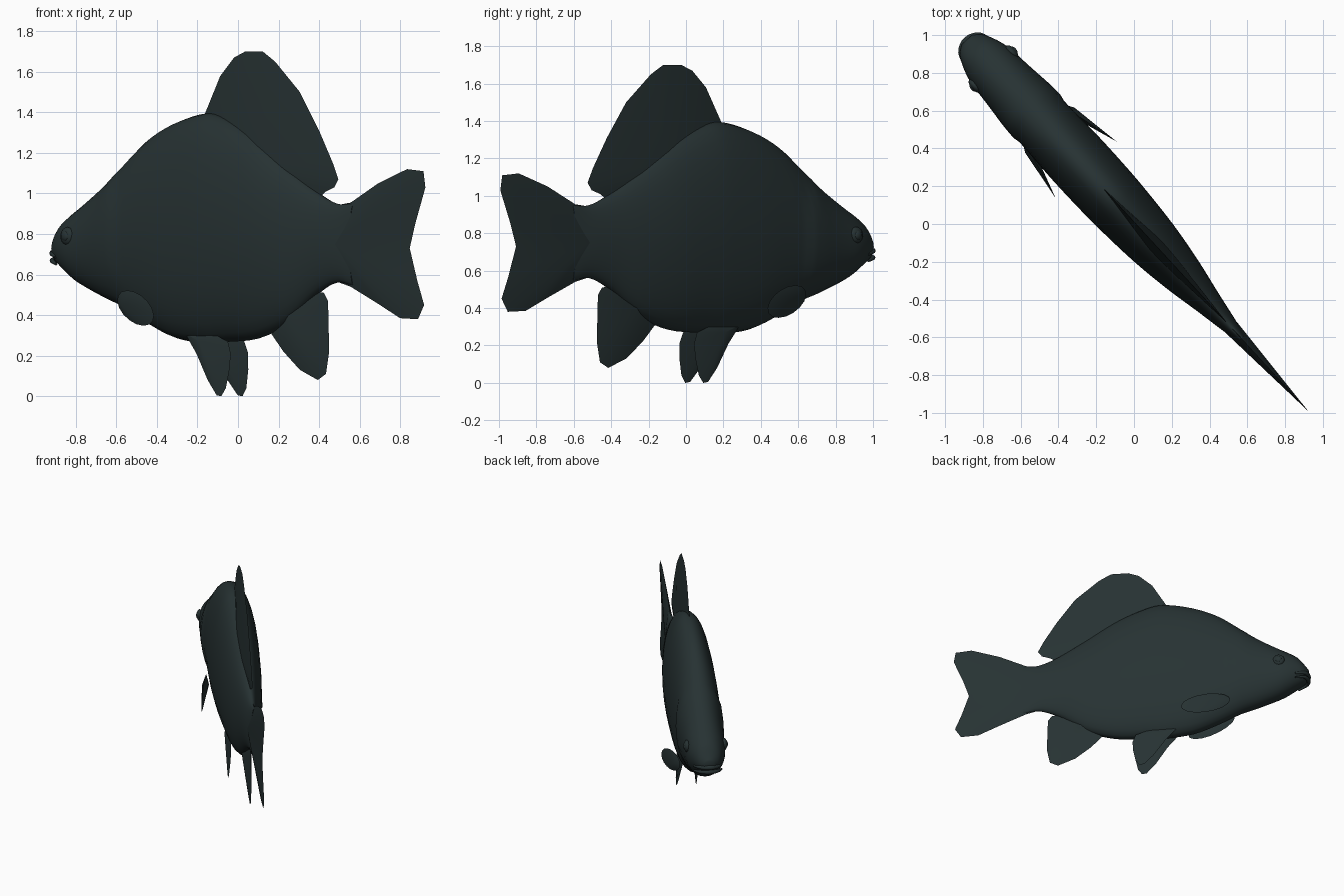
import bpy, bmesh, math
from mathutils import Matrix, Vector

cube = bpy.data.objects.get("Cube")
if cube:
    bpy.data.objects.remove(cube, do_unlink=True)

# Fish space: x runs snout to tail, y is sideways, z is up
PLACE = Matrix.Translation((-0.866, 0.953, 0)) @ Matrix.Rotation(-0.827, 4, 'Z')

skin = bpy.data.materials.new("dark_teal_skin")
skin.use_nodes = True
COLOUR = (0.02, 0.032, 0.033, 1)
skin.diffuse_color = COLOUR
skin.node_tree.nodes["Principled BSDF"].inputs["Base Color"].default_value = COLOUR


def finish(name, bm, angle=40):
    bmesh.ops.recalc_face_normals(bm, faces=bm.faces)
    mesh = bpy.data.meshes.new(name)
    bm.to_mesh(mesh)
    bm.free()
    mesh.transform(PLACE)
    mesh.materials.append(skin)
    obj = bpy.data.objects.new(name, mesh)
    bpy.context.collection.objects.link(obj)
    bpy.ops.object.select_all(action='DESELECT')
    obj.select_set(True)
    bpy.context.view_layer.objects.active = obj
    bpy.ops.object.shade_smooth_by_angle(angle=math.radians(angle))
    return obj


def smooth_path(points, steps):
    """Catmull-Rom path through the points."""
    p = [Vector(q) for q in points]
    p = [2 * p[0] - p[1]] + p + [2 * p[-1] - p[-2]]
    out = []
    for a, b, c, d in zip(p, p[1:], p[2:], p[3:]):
        for i in range(steps):
            t = i / steps
            out.append(0.5 * (2 * b + (c - a) * t + (2 * a - 5 * b + 4 * c - d) * t * t
                              + (3 * b - a - 3 * c + d) * t ** 3))
    return out + [p[-2]]


# Body: station, top, bottom, half width
STATIONS = [
    (-.03, .76, .69, .035), (0, .80, .655, .075), (.05, .86, .62, .105),
    (.12, .905, .575, .13), (.2, .95, .535, .143), (.36, 1.05, .475, .152),
    (.48, 1.14, .435, .158), (.65, 1.265, .355, .163), (.84, 1.35, .285, .168),
    (1.05, 1.395, .262, .166), (1.2, 1.37, .268, .16), (1.43, 1.27, .285, .143),
    (1.65, 1.13, .36, .113), (1.85, 1.01, .5, .075), (2, .95, .56, .048),
    (2.12, .95, .545, .025)]
SIDES = 32


def gill_bulge(s, z):
    edge = 0.56 - 0.9 * (z - 0.78) ** 2
    if s > edge:
        return 1
    t = max(0, min(1, (s - 0.22) / 0.25))
    return 1 + 0.06 * t * t * (3 - 2 * t)


bm = bmesh.new()
rings = []
for s, top, bottom, half in smooth_path(STATIONS, 4):
    ring = []
    for i in range(SIDES):
        a = math.tau * i / SIDES
        z = (top + bottom) / 2 + (top - bottom) / 2 * math.sin(a)
        y = half * math.copysign(abs(math.cos(a)) ** 0.95, math.cos(a))
        ring.append(bm.verts.new((s, y * gill_bulge(s, z), z)))
    rings.append(ring)
for r, q in zip(rings, rings[1:]):
    for i in range(SIDES):
        j = (i + 1) % SIDES
        bm.faces.new((r[i], r[j], q[j], q[i]))
bm.faces.new(rings[0])
bm.faces.new(rings[-1])
finish("body", bm, 50)


def fin(name, outline, root, thick, lean=lambda s, z: 0):
    """Thin fin: sharp outline, thickest at its root point."""
    bm = bmesh.new()
    rim = [bm.verts.new((s, lean(s, z), z)) for s, z in outline]
    for side in (-1, 1):
        hub = bm.verts.new((root[0], lean(*root) + side * thick, root[1]))
        for a, b in zip(rim, rim[1:] + rim[:1]):
            bm.faces.new((a, b, hub))
    return finish(name, bm, 30)


fin("dorsal_fin", [
    (1.03, 1.38), (1.09, 1.48), (1.15, 1.58), (1.25, 1.67), (1.33, 1.7), (1.46, 1.7),
    (1.55, 1.65), (1.73, 1.5), (1.87, 1.31), (1.97, 1.15), (2.01, 1.07), (1.98, 1.03),
    (1.92, 1.01), (1.87, .98), (1.6, 1.05), (1.2, 1.2)], (1.45, 1.15), .045)

fin("tail_fin", [
    (1.98, .94), (2.1, .955), (2.3, 1.05), (2.51, 1.12), (2.63, 1.11), (2.644, 1.03),
    (2.57, .85), (2.53, .73), (2.585, .57), (2.635, .45), (2.59, .38), (2.46, .385),
    (2.29, .46), (2.1, .54), (1.98, .57)], (2.03, .75), .042)

fin("anal_fin", [
    (1.5, .33), (1.61, .22), (1.73, .13), (1.86, .08), (1.92, .11), (1.943, .22),
    (1.935, .47), (1.905, .51), (1.85, .515), (1.78, .5), (1.6, .42)], (1.68, .4), .035)

# Paired fins, eyes
PELVIC = [(.95, .31), (1.04, .21), (1.13, .08), (1.2, .005), (1.235, 0), (1.265, .04),
          (1.285, .13), (1.29, .21), (1.265, .27), (1.15, .31)]
PECTORAL = [(.725 + .18 * math.cos(a) - .01 * math.sin(a),
             .435 + .08 * math.sin(a) - .035 * math.cos(a))
            for a in (math.tau * i / 16 for i in range(16))]
for word, side in (("left", 1), ("right", -1)):
    fin(word + "_pelvic_fin", PELVIC, (1.08, .27), .022,
        lambda s, z: side * (.065 - .06 * (z - .1)))
    fin(word + "_pectoral_fin", PECTORAL, (.62, .45), .025,
        lambda s, z: side * (.135 + .24 * (s - .55)))

    for part, radius, y in (("eye", .044, .133), ("pupil", .024, .148)):
        bm = bmesh.new()
        bmesh.ops.create_uvsphere(
            bm, u_segments=16, v_segments=10, radius=radius,
            matrix=Matrix.Translation((.18, side * y, .79)) @ Matrix.Diagonal((1, .5, 1, 1)))
        finish(word + "_" + part, bm, 60)

# Lips: tapered tubes wrapped round the snout
for word, height, radius in (("upper_lip", .708, .018), ("lower_lip", .672, .016)):
    path = smooth_path([(.06, -.098, height - .02), (.0, -.07, height - .004),
                        (-.024, -.03, height), (-.027, 0, height), (-.024, .03, height),
                        (.0, .07, height - .004), (.06, .098, height - .02)], 3)
    bm = bmesh.new()
    loops = []
    for k, p in enumerate(path):
        along = (path[min(k + 1, len(path) - 1)] - path[max(k - 1, 0)]).normalized()
        out = along.cross(Vector((0, 0, 1))).normalized()
        up = out.cross(along)
        r = radius * (0.45 + 0.55 * math.sin(math.pi * k / (len(path) - 1)))
        loops.append([bm.verts.new(p + r * (out * math.cos(a) + up * math.sin(a)))
                      for a in (math.tau * i / 8 for i in range(8))])
    for r, q in zip(loops, loops[1:]):
        for i in range(8):
            j = (i + 1) % 8
            bm.faces.new((r[i], r[j], q[j], q[i]))
    bm.faces.new(loops[0])
    bm.faces.new(loops[-1])
    finish(word, bm, 60)
